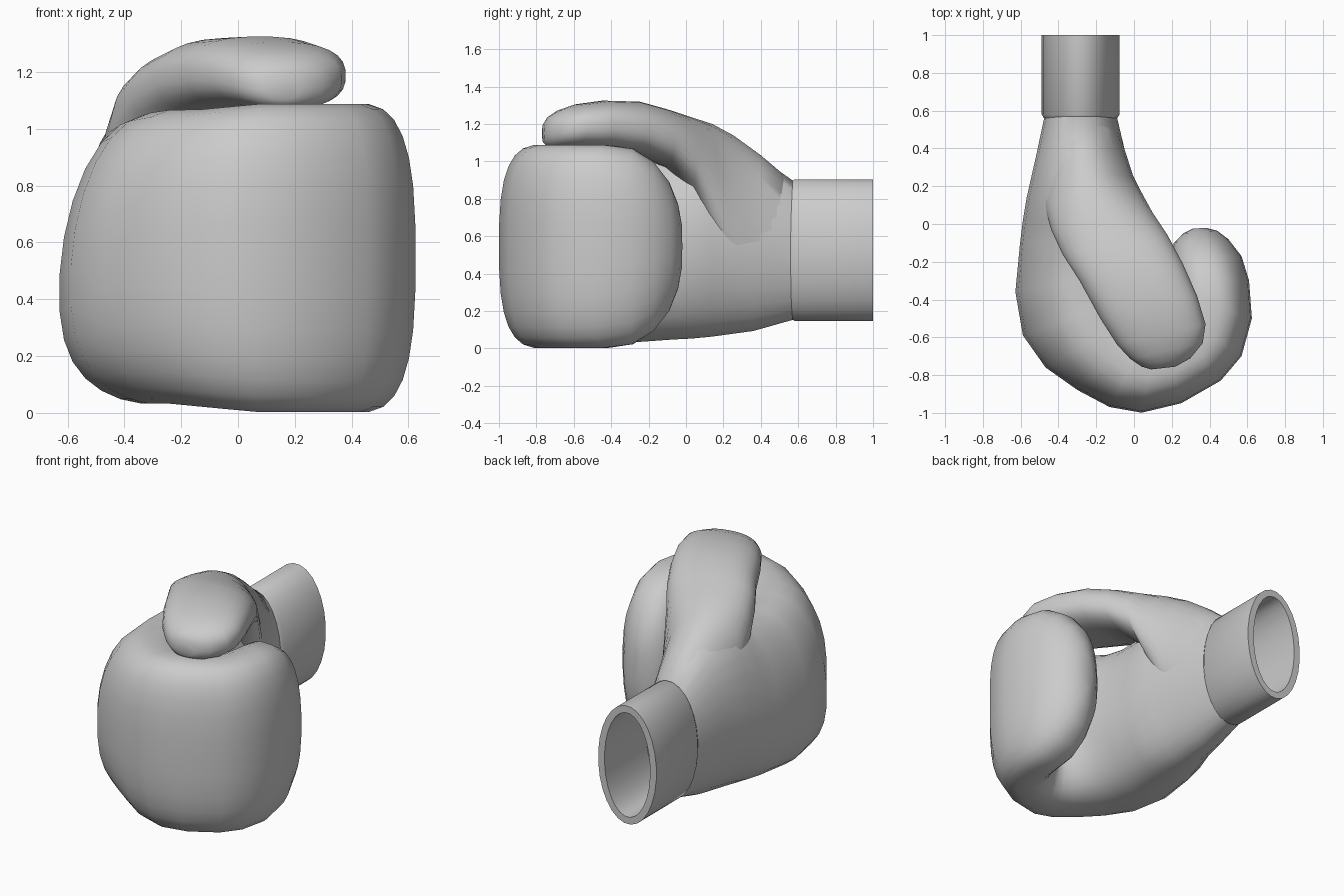
import bpy, bmesh, math

SIDES = 28


def section(a, b, z0, z1, n, sag=0):
    """Upright superellipse ring spanning plan points a-b and heights z0-z1;
    sag lowers the widest point on the a side."""
    ring = []
    for i in range(SIDES):
        t = 2 * math.pi * (i + 0.5) / SIDES
        c, s = math.cos(t), math.sin(t)
        u = math.copysign(abs(c) ** (2 / n), c)
        v = math.copysign(abs(s) ** (2 / n), s)
        k = (u + 1) / 2
        z = (z0 + z1) / 2 + v * (z1 - z0) / 2 - sag * (1 - k) * (1 - v * v)
        ring.append((a[0] + (b[0] - a[0]) * k, a[1] + (b[1] - a[1]) * k, z))
    return ring


def loft(name, rings, closed=False, angle=60):
    bm = bmesh.new()
    rows = [[bm.verts.new(p) for p in r] for r in rings]
    pairs = list(zip(rows, rows[1:]))
    if closed:
        pairs.append((rows[-1], rows[0]))
    for r, q in pairs:
        for i in range(SIDES):
            j = (i + 1) % SIDES
            bm.faces.new((r[i], r[j], q[j], q[i]))
    if not closed:
        bm.faces.new(rows[0])
        bm.faces.new(rows[-1])
    bmesh.ops.recalc_face_normals(bm, faces=bm.faces)
    me = bpy.data.meshes.new(name)
    bm.to_mesh(me)
    bm.free()
    ob = bpy.data.objects.new(name, me)
    bpy.context.collection.objects.link(ob)
    bpy.ops.object.select_all(action='DESELECT')
    ob.select_set(True)
    bpy.context.view_layer.objects.active = ob
    bpy.ops.object.shade_smooth_by_angle(angle=math.radians(angle))
    return ob


# Palm and curled fingers: outer point, inner point, bottom, top, squareness
hand = [
    ((-.475, .57), (-.09, .57), .15, .90, 2),
    ((-.52, .36), (-.04, .36), .09, 1.05, 2),
    ((-.57, .14), (.01, .14), .06, 1.13, 2, .05),
    ((-.59, .02), (.03, .04), .05, 1.09, 2.1, .1),
    ((-.605, -.10), (.03, -.05), .045, 1.05, 2.2, .1),
    ((-.63, -.36), (.04, -.22), .03, 1.05, 2.15, .12),
    ((-.59, -.59), (.06, -.35), .03, 1.06, 2.2, .1),
    ((-.47, -.76), (.08, -.43), .03, 1.07, 2.4, .05),
    ((-.30, -.88), (.10, -.48), .02, 1.07, 2.6),
    ((-.13, -.97), (.12, -.51), .01, 1.08, 2.8),
    ((.04, -1.0), (.14, -.52), 0, 1.09, 2.9),
    ((.25, -.95), (.16, -.52), 0, 1.09, 3),
    ((.46, -.83), (.19, -.49), 0, 1.09, 3),
    ((.57, -.70), (.20, -.44), 0, 1.09, 3),
    ((.625, -.50), (.20, -.36), 0, 1.09, 2.9),
    ((.61, -.30), (.19, -.27), .02, 1.07, 2.7),
    ((.57, -.17), (.19, -.18), .09, 1.0, 2.5),
    ((.50, -.08), (.21, -.10), .20, .89, 2.3),
    ((.44, -.035), (.26, -.05), .32, .77, 2.1),
    ((.38, -.02), (.31, -.025), .43, .66, 2),
]
loft("glove_hand", [section(*s) for s in hand])

# Thumb: grows out of the wrist and folds across the fist
thumb = [
    ((-.46, .565), (-.10, .565), .17, .895, 2),
    ((-.47, .40), (-.05, .40), .20, 1.035, 2),
    ((-.48, .25), (-.005, .26), .28, 1.14, 2.1),
    ((-.48, .11), (.04, .17), .52, 1.20, 2.2),
    ((-.44, -.03), (.10, .06), .84, 1.24, 2.2),
    ((-.38, -.16), (.18, -.06), .97, 1.28, 2.3),
    ((-.29, -.30), (.26, -.21), 1.03, 1.32, 2.4),
    ((-.18, -.50), (.335, -.38), 1.06, 1.325, 2.5),
    ((-.09, -.64), (.38, -.53), 1.07, 1.305, 2.5),
    ((-.02, -.715), (.365, -.63), 1.07, 1.275, 2.4),
    ((.04, -.755), (.30, -.71), 1.075, 1.24, 2.3),
    ((.09, -.77), (.22, -.755), 1.10, 1.20, 2),
]
loft("glove_thumb", [section(*s) for s in thumb])

# Hollow oval cuff with a small rolled edge where it meets the glove
profile = [(.56, .012), (.58, 0), (1.0, 0), (1.0, .045), (.575, .045)]
cuff = [section((-.49 + d, y), (-.075 - d, y), .145 + d, .905 - d, 2)
        for y, d in profile]
loft("wrist_cuff", cuff, closed=True, angle=35)
